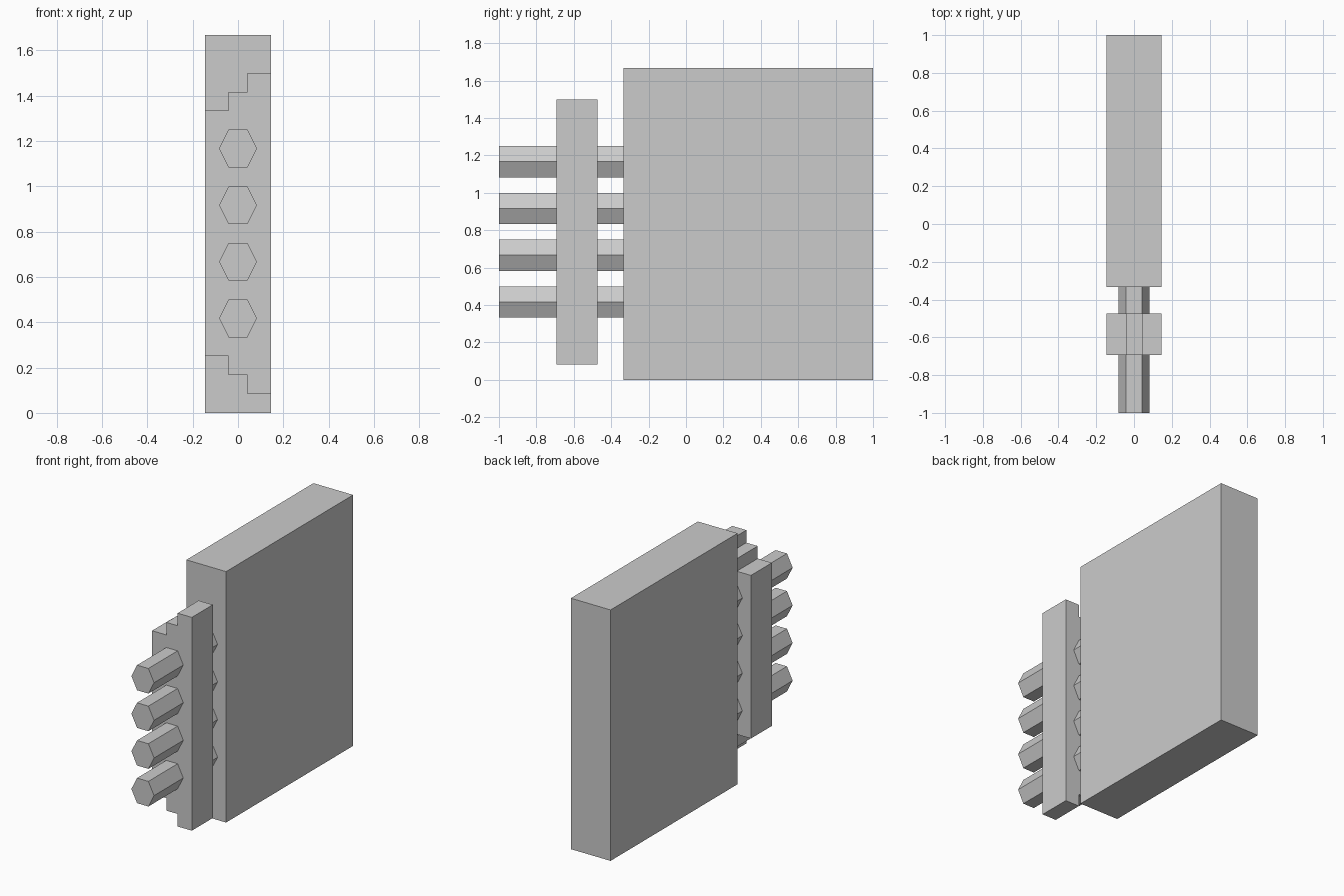
import bpy
import bmesh

cube = bpy.data.objects.get("Cube")
if cube:
    bpy.data.objects.remove(cube, do_unlink=True)

U = 1 / 12  # base module

grey = bpy.data.materials.new("plain grey")
grey.use_nodes = True
colour = (0.6, 0.6, 0.6, 1)
grey.diffuse_color = colour
grey.node_tree.nodes["Principled BSDF"].inputs["Base Color"].default_value = colour


def extrude_profile(name, profile, y_front, y_back):
    """Extrude an x-z outline along y into a closed, flat-shaded solid."""
    bm = bmesh.new()
    front = bm.faces.new([bm.verts.new((x, y_front, z)) for x, z in profile])
    result = bmesh.ops.extrude_face_region(bm, geom=[front], use_keep_orig=True)
    moved = [v for v in result["geom"] if isinstance(v, bmesh.types.BMVert)]
    bmesh.ops.translate(bm, verts=moved, vec=(0, y_back - y_front, 0))
    bmesh.ops.recalc_face_normals(bm, faces=bm.faces)
    mesh = bpy.data.meshes.new(name)
    bm.to_mesh(mesh)
    bm.free()
    mesh.materials.append(grey)
    obj = bpy.data.objects.new(name, mesh)
    bpy.context.collection.objects.link(obj)
    return obj


half = 1.75 * U
body_front = -4 * U

# Large slab body
extrude_profile("body_slab", [(-half, 0), (half, 0), (half, 20 * U), (-half, 20 * U)],
                body_front, 1)

# Cross plate with stepped ends, tallest on the left side
s = U / 2
lower = [(-half, 3 * U), (-s, 3 * U), (-s, 2 * U), (s, 2 * U), (s, U), (half, U)]
upper = [(half, 18 * U), (s, 18 * U), (s, 17 * U), (-s, 17 * U), (-s, 16 * U), (-half, 16 * U)]
extrude_profile("stepped_plate", lower + upper, -0.693, -0.473)

# Four hexagonal rods running through the plate into the body
for i in range(4):
    z = (5 + 3 * i) * U
    hexagon = [(-U, z), (-s, z - U), (s, z - U), (U, z), (s, z + U), (-s, z + U)]
    extrude_profile(f"hex_rod_{i + 1}", hexagon, -1, body_front)
